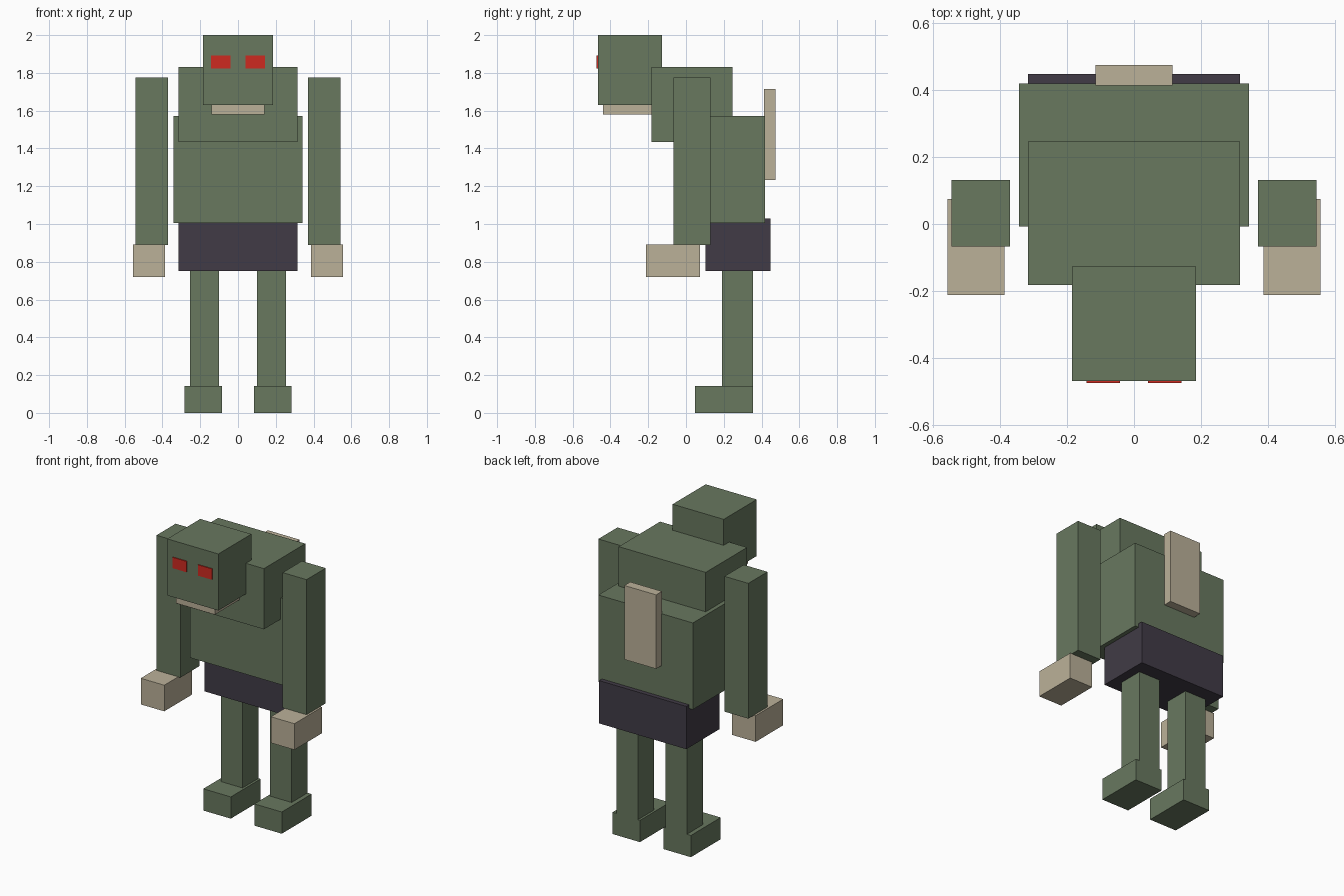
import bpy

if "Cube" in bpy.data.objects:
    bpy.data.objects.remove(bpy.data.objects["Cube"])


def material(name, rgb):
    """Flat colour from 0-255 sRGB, stored as linear."""
    m = bpy.data.materials.new(name)
    lin = [((c / 255 + 0.055) / 1.055) ** 2.4 for c in rgb]
    m.diffuse_color = (*lin, 1)
    m.use_nodes = True
    m.node_tree.nodes["Principled BSDF"].inputs["Base Color"].default_value = m.diffuse_color
    return m


GREEN = material("moss green", (104, 120, 95))
BONE = material("bone", (187, 177, 153))
DARK = material("dark cloth", (65, 59, 70))
RED = material("red", (206, 42, 32))


def box(name, x, y, z, mat):
    """Box from (min, max) ranges on each axis."""
    bpy.ops.mesh.primitive_cube_add(size=1, location=[(a + b) / 2 for a, b in (x, y, z)])
    ob = bpy.context.object
    ob.name = name
    ob.scale = [b - a for a, b in (x, y, z)]
    bpy.ops.object.transform_apply(location=False, rotation=False, scale=True)
    ob.data.materials.append(mat)


def centred(name, half, y, z, mat):
    box(name, (-half, half), y, z, mat)


def pair(name, x, y, z, mat):
    box(name + "_left", x, y, z, mat)
    box(name + "_right", (-x[1], -x[0]), y, z, mat)


# Body
centred("pelvis", 0.315, (0.103, 0.447), (0.75, 1.03), DARK)
centred("torso", 0.342, (-0.008, 0.418), (1.005, 1.572), GREEN)
centred("hunched_chest", 0.315, (-0.182, 0.246), (1.433, 1.83), GREEN)
centred("back_plate", 0.115, (0.412, 0.473), (1.232, 1.716), BONE)

# Head
centred("head", 0.185, (-0.467, -0.126), (1.63, 2.0), GREEN)
centred("jaw", 0.14, (-0.439, -0.16), (1.58, 1.64), BONE)
pair("eye", (0.041, 0.142), (-0.473, -0.465), (1.822, 1.893), RED)

# Limbs
pair("arm", (0.37, 0.543), (-0.067, 0.131), (0.89, 1.775), GREEN)
pair("hand", (0.386, 0.556), (-0.211, 0.074), (0.72, 0.891), BONE)
pair("leg", (0.1, 0.255), (0.19, 0.355), (0.14, 0.755), GREEN)
pair("foot", (0.085, 0.284), (0.047, 0.355), (0.0, 0.142), GREEN)
